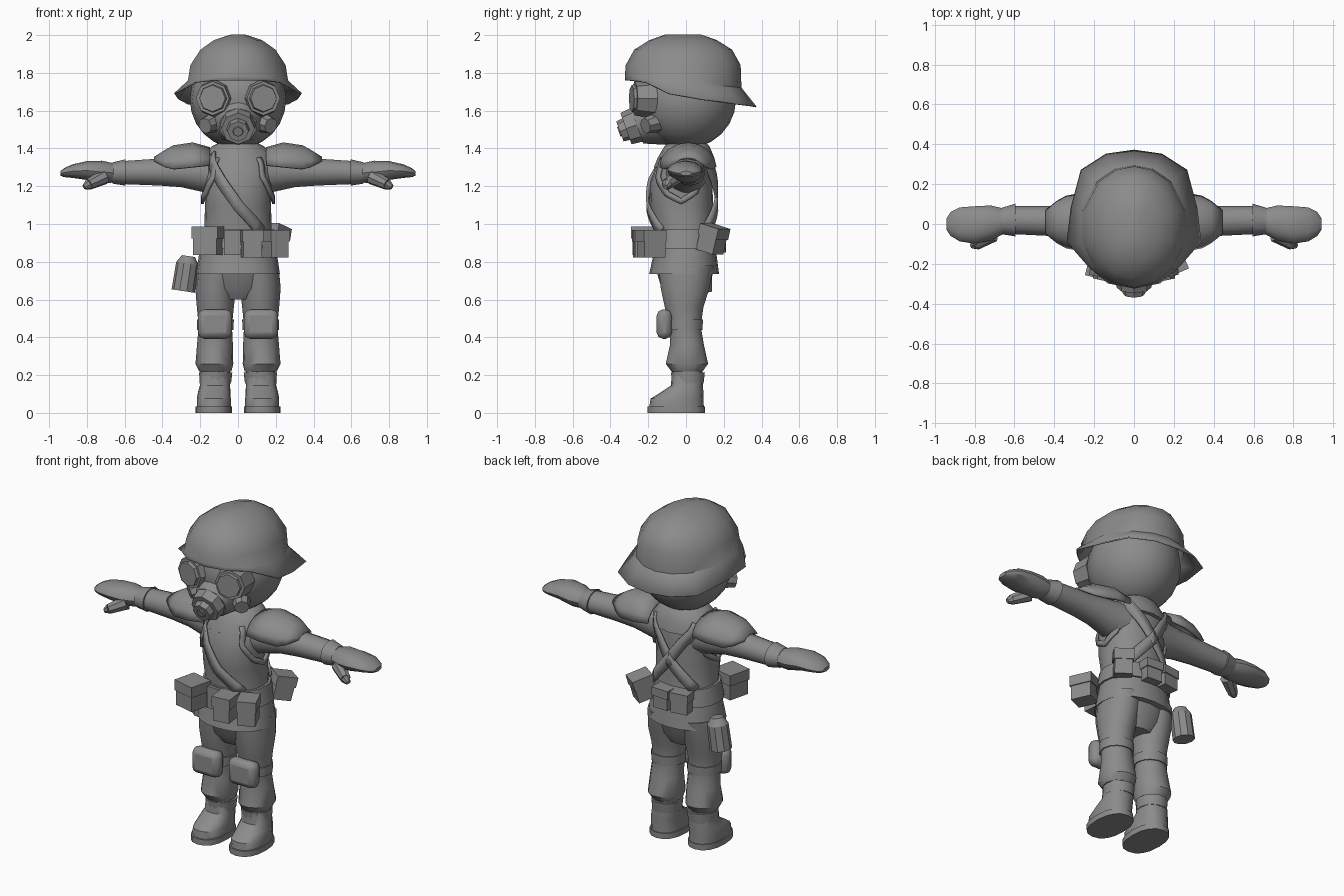
import bpy, bmesh
from math import sin, cos, pi, radians, copysign
from mathutils import Vector, Matrix, Euler

if "Cube" in bpy.data.objects:
    bpy.data.objects.remove(bpy.data.objects["Cube"])

grey = bpy.data.materials.new("plain grey")
grey.use_nodes = True
grey.diffuse_color = (0.26, 0.26, 0.26, 1)
grey.node_tree.nodes["Principled BSDF"].inputs["Base Color"].default_value = grey.diffuse_color


def finish(name, bm, mirror=False, thick=0, bevel=0, angle=35):
    """Turn a bmesh into a shaded object with optional modifiers."""
    bmesh.ops.recalc_face_normals(bm, faces=bm.faces[:])
    mesh = bpy.data.meshes.new(name)
    bm.to_mesh(mesh)
    bm.free()
    ob = bpy.data.objects.new(name, mesh)
    bpy.context.collection.objects.link(ob)
    mesh.materials.append(grey)
    bpy.ops.object.select_all(action='DESELECT')
    ob.select_set(True)
    bpy.context.view_layer.objects.active = ob
    bpy.ops.object.shade_smooth_by_angle(angle=radians(angle))
    if thick:
        m = ob.modifiers.new("Thickness", 'SOLIDIFY')
        m.thickness, m.offset = thick, 0
    if bevel:
        m = ob.modifiers.new("Bevel", 'BEVEL')
        m.width, m.segments = bevel, 2
    if mirror:
        ob.modifiers.new("Mirror", 'MIRROR').use_clip = False
    return ob


def skin(bm, rows, closed=True, caps=True):
    """Bridge rows of points with quads."""
    rings = [[bm.verts.new(p) for p in row] for row in rows]
    n = len(rings[0])
    for a, b in zip(rings, rings[1:]):
        for i in range(n if closed else n - 1):
            j = (i + 1) % n
            bm.faces.new((a[i], a[j], b[j], b[i]))
    if caps:
        bm.faces.new(rings[0])
        bm.faces.new(rings[-1])


def power(v, e):
    return copysign(abs(v) ** e, v)


def loft(name, rings, axis='z', n=16, e=1.0, caps=True, **kw):
    """Rings are (position, centre 1, centre 2, radius 1, radius 2)."""
    rows = []
    for t, c1, c2, r1, r2 in rings:
        row = []
        for i in range(n):
            a = 2 * pi * i / n
            u, v = c1 + r1 * power(cos(a), e), c2 + r2 * power(sin(a), e)
            row.append((u, v, t) if axis == 'z' else (t, u, v))
        rows.append(row)
    bm = bmesh.new()
    skin(bm, rows, caps=caps)
    return finish(name, bm, **kw)


def tube(name, p0, p1, r0, r1, n=10, **kw):
    p0, p1 = Vector(p0), Vector(p1)
    d = p1 - p0
    bm = bmesh.new()
    mat = Matrix.Translation((p0 + p1) / 2) @ d.to_track_quat('Z', 'Y').to_matrix().to_4x4()
    bmesh.ops.create_cone(bm, cap_ends=True, segments=n, radius1=r0, radius2=r1, depth=d.length, matrix=mat)
    return finish(name, bm, **kw)


def box(name, centre, size, turn=(0, 0, 0), **kw):
    bm = bmesh.new()
    rot = Euler([radians(a) for a in turn]).to_matrix().to_4x4()
    bmesh.ops.create_cube(bm, size=1, matrix=Matrix.Translation(centre) @ rot @ Matrix.Diagonal((*size, 1)))
    return finish(name, bm, **kw)


# Head
bm = bmesh.new()
bmesh.ops.create_uvsphere(bm, u_segments=20, v_segments=12, radius=1,
                          matrix=Matrix.Translation((0, 0, 1.66)) @ Matrix.Diagonal((.255, .265, .26, 1)))
finish("head", bm)
loft("neck", [(1.36, 0, .01, .09, .09), (1.46, 0, .01, .09, .09)], n=12)

# Helmet: dome rings above a flared brim that drops toward the back
brim = [(0, -.32, 1.76), (.13, -.295, 1.76), (.225, -.215, 1.75), (.335, -.09, 1.69),
        (.315, .08, 1.66), (.265, .27, 1.635), (.14, .35, 1.625), (0, .37, 1.62)]
angles = [-90, -65, -43, -16, 16, 48, 70, 90]


def both_sides(half):
    return half + [(-x, y, z) for x, y, z in half[-2:0:-1]]


rows = [both_sides(brim)]
for z, sx, sy in [(1.78, 1, 1), (1.84, .95, .985), (1.92, .75, .84), (1.97, .48, .58), (2.0, .13, .3)]:
    drop = .03 if z < 1.8 else 0
    rows.append(both_sides([(.272 * sx * cos(radians(a)), -.015 + .305 * sy * sin(radians(a)),
                             z - drop * (1 + sin(radians(a)))) for a in angles]))
bm = bmesh.new()
skin(bm, rows, caps=False)
bm.verts.ensure_lookup_table()
bm.faces.new(bm.verts[-len(rows[0]):])
finish("helmet", bm, thick=.008)

# Gas mask: eye pieces, muzzle, snout and side filters
tube("goggle_frame", (.115, -.17, 1.665), (.135, -.272, 1.665), .105, .09, 8, mirror=True)
tube("goggle_lens", (.13, -.26, 1.665), (.136, -.288, 1.665), .078, .07, 8, mirror=True)
tube("mask_muzzle", (0, -.15, 1.56), (0, -.26, 1.52), .15, .1, 10)
tube("mask_snout", (0, -.22, 1.54), (0, -.318, 1.505), .1, .088, 8)
tube("mask_filter_ring", (0, -.31, 1.505), (0, -.35, 1.49), .062, .056, 8)
tube("mask_filter_core", (0, -.34, 1.494), (0, -.356, 1.488), .035, .025, 8)
tube("side_filter", (.125, -.15, 1.54), (.175, -.215, 1.52), .055, .042, 8, mirror=True)

# Jacket body with skirt
TORSO = [(.735, 0, -.01, .222, .185), (.85, 0, -.005, .205, .165), (.97, 0, -.01, .178, .15),
         (1.1, 0, -.025, .175, .168), (1.22, 0, -.025, .182, .165), (1.32, 0, -.01, .185, .145),
         (1.39, 0, 0, .14, .115), (1.42, 0, 0, .1, .09)]
loft("jacket", TORSO, n=20, e=.9)
loft("collar", [(1.3, 0, -.005, .2, .165), (1.35, 0, 0, .195, .15), (1.41, 0, .005, .14, .12),
                (1.43, 0, .005, .1, .1)], n=16)


def on_jacket(deg, z, gap):
    """A point just off the jacket at a heading and height."""
    for a, b in zip(TORSO, TORSO[1:]):
        if a[0] <= z <= b[0]:
            f = (z - a[0]) / (b[0] - a[0])
            _, _, cy, rx, ry = [p + (q - p) * f for p, q in zip(a, b)]
            t = radians(deg)
            return Vector(((rx + gap) * cos(t), cy + (ry + gap) * sin(t), z))


def strap(name, path, width=.06, gap=.012, **kw):
    pts = []
    for (a0, z0), (a1, z1) in zip(path, path[1:]):
        pts += [on_jacket(a0 + (a1 - a0) * k / 4, z0 + (z1 - z0) * k / 4, gap) for k in range(4)]
    pts.append(on_jacket(*path[-1], gap))
    left, right = [], []
    for i, p in enumerate(pts):
        along = pts[min(i + 1, len(pts) - 1)] - pts[max(i - 1, 0)]
        side = along.cross(Vector((p.x, p.y, 0))).normalized() * width / 2
        left.append(p + side)
        right.append(p - side)
    bm = bmesh.new()
    skin(bm, [left, right], closed=False, caps=False)
    return finish(name, bm, thick=.014, **kw)


strap("front_sling", [(-145, 1.37), (-116, 1.22), (-88, 1.09), (-50, .96)])
strap("back_straps", [(140, 1.36), (112, 1.25), (88, 1.13), (45, .97)], gap=.02, mirror=True)
strap("armhole_trim", [(-52, 1.35), (-48, 1.25), (-25, 1.16), (0, 1.12), (25, 1.17), (50, 1.33)],
      width=.03, mirror=True)

# Belt and buckle
loft("belt", [(.87, 0, -.008, .212, .175), (.97, 0, -.01, .192, .162)], n=20, e=.9)
box("buckle", (-.03, -.172, .9), (.09, .03, .13))


def pouch(name, centre, size, turn=(0, 0, 0)):
    """A pouch body with a slightly larger lid."""
    x, y, z = size
    box(name, centre, size, turn)
    up = Euler([radians(a) for a in turn]).to_matrix() @ Vector((0, 0, z * .3))
    box(name + "_lid", Vector(centre) + up, (x + .012, y + .012, z * .42), turn)


pouch("front_right_pouch", (-.16, -.205, .91), (.13, .13, .15), (0, 0, -14))
pouch("front_middle_pouch", (.072, -.22, .895), (.1, .11, .145), (0, 0, 6))
pouch("front_left_pouch", (.198, -.185, .895), (.1, .12, .145), (0, 0, 24))
pouch("side_pouch", (.195, .14, .92), (.1, .11, .14), (-15, 0, -35))
pouch("back_left_pouch", (.025, .175, .91), (.1, .07, .12), (0, 0, -3))
pouch("back_right_pouch", (-.09, .17, .91), (.1, .07, .12), (0, 0, 8))

# Hip canister
tube("canister", (-.29, .08, .645), (-.268, .08, .79), .062, .06, 10)
tube("canister_neck", (-.268, .08, .79), (-.262, .08, .83), .06, .035, 10)

# Arms, shoulder pads and mittens
loft("sleeve", [(.1, 0, 1.27, .12, .12), (.2, .005, 1.27, .1, .1), (.3, .01, 1.275, .085, .082),
                (.42, .015, 1.275, .075, .073), (.62, .02, 1.272, .07, .062)], 'x', 14, mirror=True)
loft("glove_cuff", [(.595, .02, 1.273, .082, .07), (.665, .015, 1.27, .066, .056)], 'x', 12, mirror=True)
loft("mitten", [(.65, .015, 1.27, .062, .05), (.72, .005, 1.275, .088, .06), (.8, -.005, 1.283, .094, .05),
                (.875, -.002, 1.28, .085, .036), (.92, 0, 1.272, .06, .024), (.94, 0, 1.268, .03, .012)],
     'x', 12, mirror=True)
tube("thumb", (.71, -.05, 1.25), (.79, -.1, 1.21), .042, .03, 8, mirror=True)
tube("thumb_tip", (.79, -.1, 1.21), (.815, -.11, 1.195), .03, .014, 8, mirror=True)
rows = []
for x, top, low, half in [(.15, 1.4, 1.31, .14), (.24, 1.425, 1.3, .145), (.34, 1.41, 1.29, .125),
                          (.385, 1.385, 1.3, .1), (.44, 1.35, 1.33, .055)]:
    rows.append([(x, .01 + half * cos(pi * i / 8), low + (top - low) * sin(pi * i / 8)) for i in range(9)])
bm = bmesh.new()
skin(bm, rows, closed=False, caps=False)
finish("shoulder_pad", bm, mirror=True, thick=.014)

# Trousers with bloused cuffs
loft("hips", [(.6, 0, .0, .1, .09), (.66, 0, -.005, .185, .125), (.78, 0, -.005, .21, .16)], n=16)
loft("trouser_leg", [(.22, .12, .005, .085, .085), (.26, .125, .005, .1, .115), (.36, .122, .005, .095, .092),
                     (.46, .12, -.005, .088, .085), (.56, .12, -.01, .098, .105),
                     (.66, .118, -.005, .108, .132), (.78, .11, 0, .105, .15)], n=14, mirror=True)

# Knee pads
loft("knee_strap", [(.44, .12, -.005, .096, .095), (.495, .12, -.005, .098, .097)], n=14, mirror=True)
box("knee_pad", (.122, -.115, .47), (.18, .08, .155), mirror=True, bevel=.032)

# Boots
loft("boot_cuff", [(.155, .12, .01, .083, .085), (.215, .118, .01, .088, .092)], n=14, mirror=True)
loft("boot", [(.025, .128, -.05, .09, .145), (.075, .128, -.048, .09, .14), (.11, .126, -.02, .086, .112),
              (.145, .122, .005, .08, .085), (.24, .12, .008, .078, .08)], n=16, e=.85, mirror=True)
loft("boot_sole", [(0, .128, -.052, .097, .152), (.034, .128, -.052, .097, .152)], n=16, e=.85, mirror=True)
